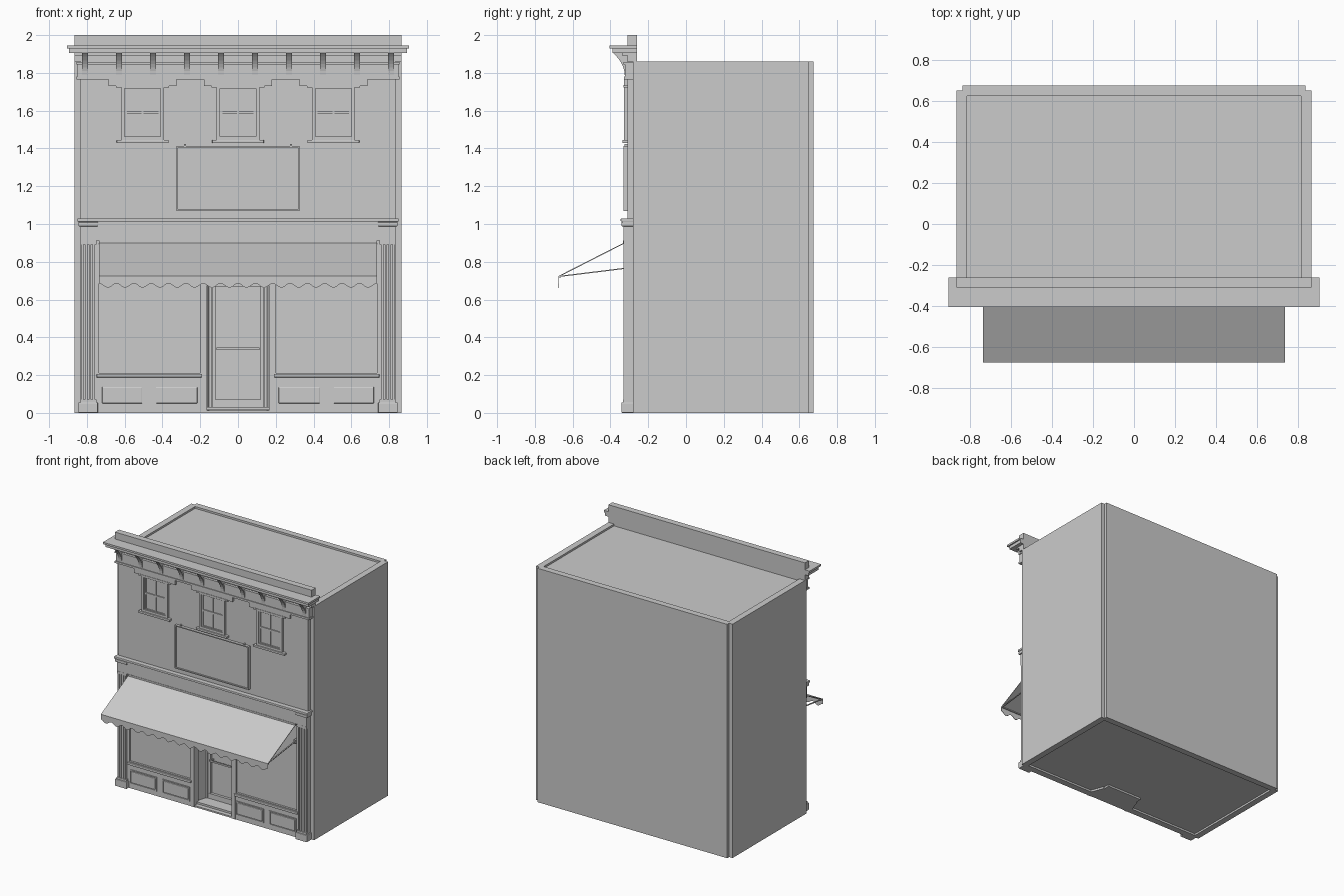
import bpy, bmesh, math
from mathutils import Vector

default_cube = bpy.data.objects.get("Cube")
if default_cube:
    bpy.data.objects.remove(default_cube, do_unlink=True)

GREY = (.6, .6, .6, 1)
grey = bpy.data.materials.new("plain_grey")
grey.use_nodes = True
grey.diffuse_color = GREY
grey.node_tree.nodes["Principled BSDF"].inputs["Base Color"].default_value = GREY

# Main planes and sizes
WALL, REAR = -.31, .675      # facade and rear planes
DEPTH = .05                  # wall thickness
INNER = WALL + .03           # where the side walls start
SIDE = .865                  # half width of the building
EDGE = SIDE - .03            # half width of the facade
TOP = 1.86                   # wall height
EAVE = 1.905                 # underside of the cornice
HEAD = .912                  # top of the shopfront opening
DOOR = WALL + .15            # plane of the recessed door
SILL = .2                    # shop window bottom
JAMB = .19                   # half width of the entrance
BAY = .748                   # outer edge of the shop windows
STRIP = .012                 # common moulding width


def prism(name, outline, lo, hi, axis="x", mirror=False, bevel=0):
    """Extrude an outline, given in the other two axes, along one axis."""
    def place(point, t):
        co = list(point)
        co.insert("xyz".index(axis), t)
        return Vector(co)

    bm = bmesh.new()
    face = bm.faces.new([bm.verts.new(place(p, lo)) for p in outline])
    extruded = bmesh.ops.extrude_face_region(bm, geom=[face])["geom"]
    verts = [g for g in extruded if isinstance(g, bmesh.types.BMVert)]
    bmesh.ops.translate(bm, verts=verts, vec=place((0, 0), hi - lo))
    bmesh.ops.recalc_face_normals(bm, faces=bm.faces)
    mesh = bpy.data.meshes.new(name)
    bm.to_mesh(mesh)
    bm.free()
    mesh.materials.append(grey)
    part = bpy.data.objects.new(name, mesh)
    bpy.context.collection.objects.link(part)
    if bevel:
        modifier = part.modifiers.new("soft_edge", "BEVEL")
        modifier.width, modifier.segments = bevel, 2
    if mirror:
        part.modifiers.new("mirror", "MIRROR")


def rect(a, b):
    return [(a[0], b[0]), (a[1], b[0]), (a[1], b[1]), (a[0], b[1])]


def box(name, x, z, proud, plane=WALL, **options):
    """Block standing proud of a plane and running back into the wall."""
    prism(name, rect(x, z), plane - proud, plane + DEPTH, "y", **options)


def wide(name, half, z, proud, plane=WALL, **options):
    """Block centred on the building."""
    box(name, (-half, half), z, proud, plane, **options)


def pair(name, x, z, proud, plane=WALL, **options):
    """Block repeated on both sides of the building."""
    box(name, x, z, proud, plane, mirror=True, **options)


def frame(name, x, z, width, proud, plane=WALL, **options):
    """Four bars around a rectangle."""
    (left, right), (low, high) = x, z
    for bar_x in ((left, left + width), (right - width, right)):
        box(name + "_jamb", bar_x, z, proud, plane, **options)
    for bar_z in ((low, low + width), (high - width, high)):
        box(name + "_rail", (left + width, right - width), bar_z, proud, plane, **options)


# Building shell
prism("side_wall", rect((SIDE - DEPTH, SIDE), (INNER, REAR - .025)), 0, TOP, "z", mirror=True)
prism("back_wall", rect((-EDGE, EDGE), (REAR - DEPTH, REAR)), 0, TOP, "z")
for name, height in (("floor", .03), ("roof", TOP - .015)):
    prism(name, rect((-EDGE, EDGE), (INNER, REAR - DEPTH)), height - .015, height, "z")
wide("upper_facade", EDGE, (HEAD, TOP), 0)
wide("parapet", SIDE, (TOP, 2), 0)

# Roof cornice and frieze
wide("cornice_top", SIDE + .04, (EAVE + .025, EAVE + .04), .095)
wide("cornice_lower", SIDE + .03, (EAVE, EAVE + .025), .08)
wide("cornice_soffit", SIDE, (EAVE - STRIP, EAVE), .03)
wide("upper_frieze", SIDE - .015, (TOP - .095, TOP - .005), .012)
wide("frieze_top_mould", SIDE - .01, (TOP - .015, TOP - .003), .02)
wide("frieze_bottom_mould", SIDE - .01, (TOP - .095, TOP - .08), .018)

# Concave brackets below the cornice
STEPS = 6
sweep = [(WALL - .015 - .06 * (i / STEPS) ** 2, EAVE - .115 + .115 * i / STEPS)
         for i in range(STEPS + 1)]
bracket = sweep + [(INNER, EAVE), (INNER, sweep[0][1])]
BRACKETS, SPACING = 10, .18
for i in range(BRACKETS):
    x = SPACING * (i - (BRACKETS - 1) / 2)
    prism("bracket", bracket, x - .015, x + .015)

# Upper sash windows
LOW, HIGH = 1.445, 1.735
middle = (LOW + HIGH) / 2
for centre in (-.505, 0, .505):
    def span(half):
        return centre - half, centre + half

    box("window_pane", span(.1), (LOW, HIGH), .003)
    frame("window_frame", span(.113), (LOW, HIGH), .018, .018)
    frame("window_sash", span(.095), (LOW + STRIP, HIGH - STRIP), STRIP, .01)
    box("window_mullion", span(.005), (LOW, HIGH), .009)
    box("window_meeting_rail", span(.09), (middle - .007, middle + .007), .011)
    box("window_sill", span(.137), (LOW - .017, LOW), .027, bevel=.003)
    box("window_lintel", span(.18), (HIGH - .005, TOP - .09), .017)
    box("lintel_lower", span(.14), (HIGH - STRIP, HIGH), .02)

# Sign board
SIGN, SIGN_LOW, SIGN_HIGH = .325, 1.07, 1.413
wide("sign_panel", SIGN, (SIGN_LOW, SIGN_HIGH), .012)
frame("sign_frame", (-SIGN, SIGN), (SIGN_LOW, SIGN_HIGH), .008, .022)
pair("sign_hook", (SIGN - .05, SIGN - .04), (SIGN_HIGH, SIGN_HIGH + .01), .015)

# Shopfront frieze and cornice
wide("shop_frieze", EDGE, (HEAD, 1), .02)
wide("shop_cornice_lower", EDGE + .01, (.993, 1.012), .026)
wide("shop_cornice_upper", EDGE + .015, (1.012, 1.03), .036, bevel=.004)
pair("cornice_end_block", (.74, EDGE + .01), (.988, 1.01), .032, bevel=.003)

# Fluted pilasters
pair("pier", (BAY, EDGE), (0, HEAD), 0)
pair("pilaster_shaft", (BAY + .01, EDGE), (0, HEAD), STRIP)
RIBS = 4
for i in range(RIBS):
    x = BAY + .01 + i * .02
    pair("pilaster_rib", (x, x + STRIP), (0, HEAD), .02)
pair("pilaster_cap", (BAY, EDGE), (HEAD - .02, HEAD), .021)
pair("pilaster_foot", (BAY, EDGE), (0, .07), .024)
pair("pilaster_base", (BAY - .006, EDGE + .01), (0, .055), .032, bevel=.004)

# Shop windows and panelled bases
pair("shop_glass", (JAMB, BAY), (SILL, HEAD), -STRIP)
frame("shop_window_frame", (JAMB, BAY), (SILL, HEAD), STRIP, .004, mirror=True)
pair("shop_sill", (JAMB, BAY), (SILL - STRIP, SILL + .007), .017, bevel=.004)
pair("shop_base", (JAMB, BAY), (0, SILL - STRIP), .002)
PANEL = (.038, .15)
for left, right in ((.203, .447), (.495, .732)):
    frame("base_moulding", (left, right), PANEL, .008, .008, mirror=True)
    pair("raised_panel", (left + STRIP, right - STRIP),
         (PANEL[0] + STRIP, PANEL[1] - STRIP), .009, bevel=.005)

# Recessed entrance with splayed sides
INSIDE = JAMB - .045
splay = [(JAMB, WALL), (INSIDE, DOOR), (INSIDE + .02, DOOR), (JAMB + .02, INNER)]
prism("entrance_wall", splay, 0, HEAD, "z", mirror=True)
porch = [(-JAMB, WALL), (JAMB, WALL), (INSIDE, DOOR), (-INSIDE, DOOR)]
prism("entrance_step", porch, 0, STRIP, "z")
prism("entrance_ceiling", porch, HEAD - STRIP, HEAD, "z")
pair("entrance_post", (JAMB - .025, JAMB + .005), (0, HEAD), .005)

# Door
LEAF, DOOR_TOP, HANDLE = .138, .69, .333
wide("door_glass", INSIDE, (0, HEAD), 0, DOOR)
frame("door_frame", (-INSIDE - STRIP, INSIDE + STRIP), (0, HEAD), .018, .025, DOOR)
frame("door_leaf", (-LEAF, LEAF), (STRIP, DOOR_TOP), .02, .018, DOOR)
wide("door_head", LEAF, (DOOR_TOP, DOOR_TOP + .02), .025, DOOR)
wide("door_kick_plate", LEAF, (STRIP, .07), .021, DOOR)
prism("door_push_bar", rect((DOOR - .04, DOOR - .03), (HANDLE, HANDLE + STRIP)), -.115, .115)
pair("push_bar_mount", (.1, .11), (HANDLE, HANDLE + STRIP), .03, DOOR)

# Awning with scalloped valance and support arms
FRONT, REACH, HINGE, LIP = -REAR, .735, .9, .722
THIN = .003
FIX = WALL - .015


def strut(name, start, lo, hi, **options):
    """Thin sloping strip from the wall out to the awning lip."""
    prism(name, [(FIX, start + THIN), (FRONT, LIP + THIN),
                 (FRONT, LIP - THIN), (FIX, start - THIN)], lo, hi, **options)


strut("awning_sheet", HINGE, -REACH, REACH)
strut("awning_arm", HINGE - .135, REACH - STRIP, REACH - THIN, mirror=True)
WAVES, SAMPLES = 16, 6
count = WAVES * SAMPLES
scallops = [(REACH * (2 * i / count - 1), .674 + STRIP * math.cos(math.tau * i / SAMPLES))
            for i in range(count + 1)]
prism("awning_valance", scallops + [(REACH, LIP), (-REACH, LIP)], FRONT, FRONT + THIN, "y")
prism("awning_front_bar", rect((FRONT, FRONT + STRIP), (LIP - .006, LIP)), -REACH, REACH)
wide("awning_roller", REACH, (HINGE - THIN, HEAD), .023)
pair("arm_bracket", (REACH - .015, REACH), (HINGE - .15, HINGE - .12), .022)
